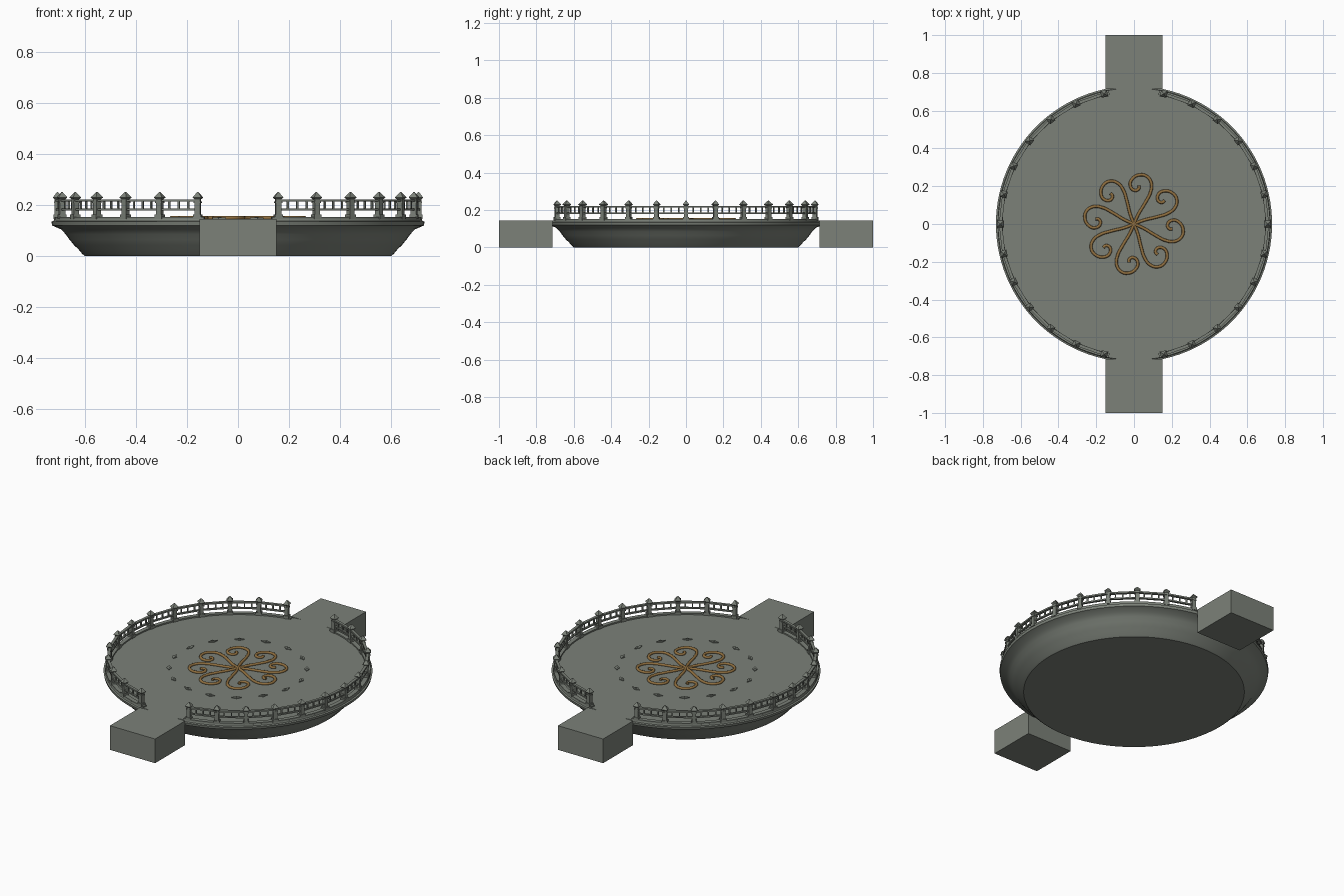
import bpy, bmesh, math
from mathutils import Matrix, Vector

cube = bpy.data.objects.get("Cube")
if cube:
    bpy.data.objects.remove(cube, do_unlink=True)


def make_material(name, rgb):
    m = bpy.data.materials.new(name)
    m.use_nodes = True
    m.diffuse_color = (*rgb, 1)
    m.node_tree.nodes["Principled BSDF"].inputs["Base Color"].default_value = (*rgb, 1)
    return m


STONE = make_material("grey green stone", (0.20, 0.22, 0.19))
BRONZE = make_material("bronze", (0.28, 0.16, 0.05))

FLOOR = 0.145
POST_R = 0.707
STEP = math.tau / 28


def finish(bm, name, mat=STONE, smooth=False):
    bmesh.ops.recalc_face_normals(bm, faces=bm.faces)
    mesh = bpy.data.meshes.new(name)
    bm.to_mesh(mesh)
    bm.free()
    mesh.materials.append(mat)
    ob = bpy.data.objects.new(name, mesh)
    bpy.context.collection.objects.link(ob)
    if smooth:
        bpy.ops.object.select_all(action='DESELECT')
        ob.select_set(True)
        bpy.context.view_layer.objects.active = ob
        bpy.ops.object.shade_smooth_by_angle(angle=math.radians(35))
    return ob


def box(bm, size, matrix):
    bmesh.ops.create_cube(bm, size=1, matrix=matrix @ Matrix.Diagonal((*size, 1)))


def polar(angle, r, z):
    return Matrix.Rotation(angle, 4, 'Z') @ Matrix.Translation((r, 0, z))


def sweep(bm, profile, start, end, n):
    """Turn a closed (radius, height) profile about z from start to end."""
    full = abs(end - start) >= math.tau - 0.001
    rings = []
    for i in range(n if full else n + 1):
        a = start + (end - start) * i / n
        rings.append([bm.verts.new((r * math.cos(a), r * math.sin(a), z)) for r, z in profile])
    for i in range(n):
        a, b = rings[i], rings[(i + 1) % len(rings)]
        for j in range(len(profile) if not full else len(profile) - 1):
            k = (j + 1) % len(profile)
            bm.faces.new((a[j], a[k], b[k], b[j]))
    if full:
        bm.faces.new([r[0] for r in rings])
        bm.faces.new([r[-1] for r in rings])
    else:
        bm.faces.new(rings[0])
        bm.faces.new(rings[-1])


# Round platform with a curved underside and a stepped lip
bm = bmesh.new()
sweep(bm, [(0.60, 0), (0.61, 0.008), (0.625, 0.026), (0.642, 0.042), (0.66, 0.064),
           (0.675, 0.085), (0.693, 0.104), (0.728, 0.119), (0.731, 0.134),
           (0.722, 0.137), (0.72, FLOOR)], 0, math.tau, 112)
finish(bm, "platform", smooth=True)

# Bridge ends, front and back
for side, name in ((-1, "front_bridge"), (1, "back_bridge")):
    bm = bmesh.new()
    box(bm, (0.30, 0.285, FLOOR), Matrix.Translation((0, side * 0.8575, FLOOR / 2)))
    finish(bm, name)

# Railings on both sides
for base, label in ((0, "left"), (math.pi, "right")):
    bm = bmesh.new()
    reach = math.radians(79.3)
    sweep(bm, [(0.695, FLOOR - 0.002), (0.72, FLOOR - 0.002), (0.72, 0.153), (0.695, 0.153)],
          base - reach, base + reach, 52)
    finish(bm, label + "_curb", smooth=True)

    bm = bmesh.new()
    for k in range(-6, 7):
        a = base + k * STEP
        for width, low, high in ((0.031, 0.145, 0.163), (0.022, 0.163, 0.207),
                                 (0.027, 0.207, 0.214), (0.022, 0.214, 0.222)):
            box(bm, (width, width, high - low), polar(a, POST_R, (low + high) / 2))
        # Flared cap with a pointed roof
        for r1, r2, low, high in ((0.016, 0.025, 0.222, 0.229), (0.025, 0.003, 0.229, 0.250)):
            bmesh.ops.create_cone(bm, cap_ends=True, segments=4, radius1=r1, radius2=r2,
                                  depth=high - low,
                                  matrix=polar(a, POST_R, (low + high) / 2)
                                  @ Matrix.Rotation(math.pi / 4, 4, 'Z'))
    finish(bm, label + "_posts")

    bm = bmesh.new()
    span = 2 * POST_R * math.sin(STEP / 2)
    for k in range(-6, 6):
        a = base + (k + 0.5) * STEP
        r = POST_R * math.cos(STEP / 2)
        for width, height, z in ((0.016, 0.009, 0.217), (0.012, 0.008, 0.182)):
            box(bm, (width, span, height), polar(a, r, z))
        # Short struts between the rails
        for t in (-0.25, 0, 0.25):
            box(bm, (0.007, 0.007, 0.03),
                polar(a, r, 0.199) @ Matrix.Translation((0, t * span, 0)))
    finish(bm, label + "_rails")

# Ring of thin diamond inlays, each with a raised centre
bm = bmesh.new()
for k in range(16):
    place = polar((k + 0.5) * math.tau / 16, 0.375, FLOOR + 0.002)
    for size, depth in ((1, 0.005), (0.55, 0.009)):
        bmesh.ops.create_cone(bm, cap_ends=True, segments=4, radius1=size, radius2=size,
                              depth=depth,
                              matrix=place @ Matrix.Diagonal((0.014 * size, 0.027 * size, 1, 1)))
finish(bm, "diamond_inlays")

# Eight bronze scrolls curling out from the centre
curve = bpy.data.curves.new("bronze_scrolls", 'CURVE')
curve.dimensions = '3D'
curve.bevel_depth = 0.008
curve.bevel_resolution = 2
curve.resolution_u = 6
path = [(0, 0), (0.022, 0.05), (0.058, 0.11), (0.088, 0.17), (0.092, 0.215), (0.068, 0.252),
        (0.03, 0.26), (-0.008, 0.24), (-0.02, 0.205), (0.002, 0.178), (0.026, 0.188),
        (0.026, 0.204)]
for k in range(8):
    turn = Matrix.Rotation(k * math.tau / 8, 3, 'Z')
    spline = curve.splines.new('BEZIER')
    spline.bezier_points.add(len(path) - 1)
    for point, (x, y) in zip(spline.bezier_points, path):
        point.co = turn @ Vector((x, y, FLOOR + 0.004))
        point.handle_left_type = point.handle_right_type = 'AUTO'
curve.materials.append(BRONZE)
curve.use_fill_caps = True
scrolls = bpy.data.objects.new("bronze_scrolls", curve)
bpy.context.collection.objects.link(scrolls)
